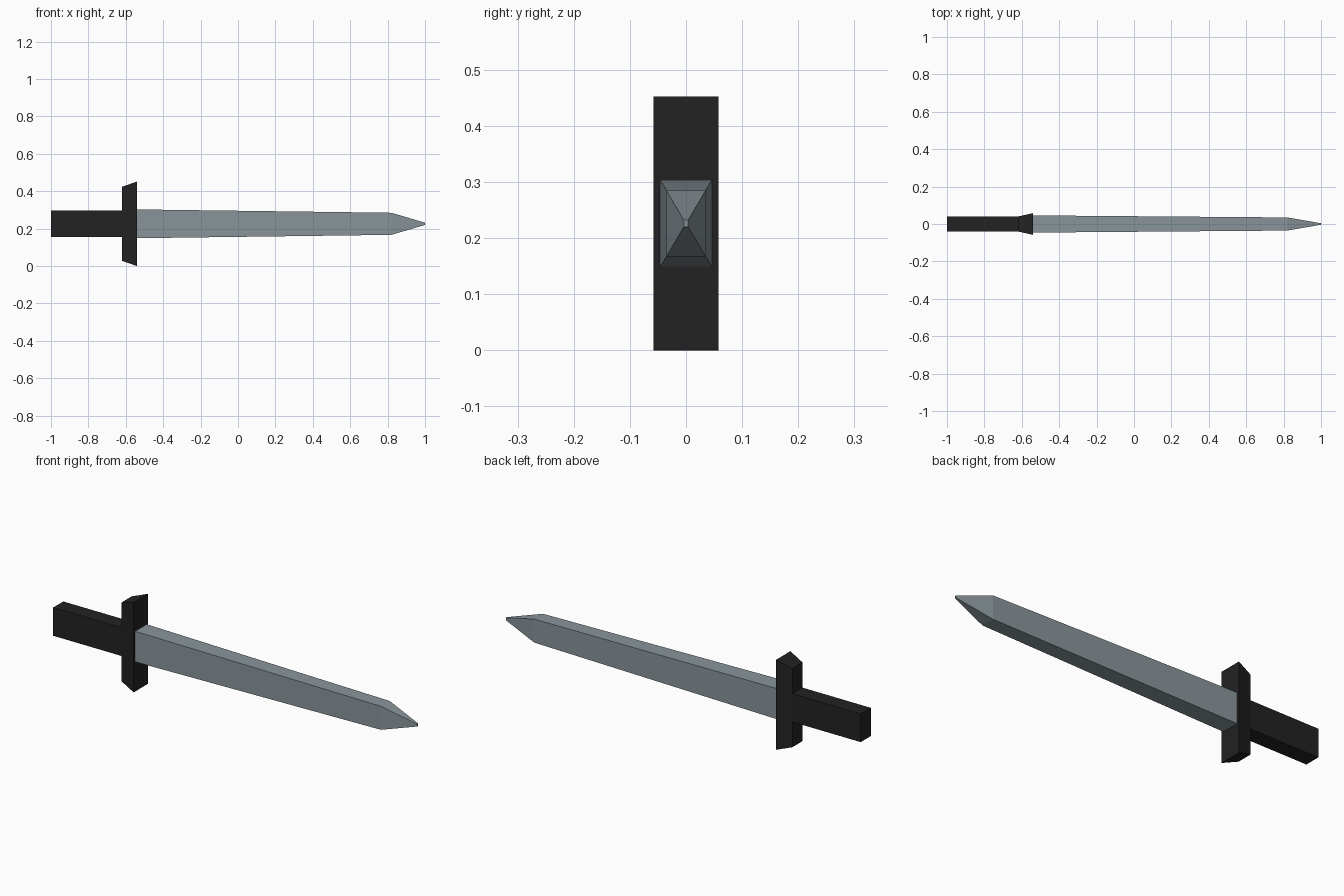
import bpy
import bmesh

cube = bpy.data.objects.get("Cube")
if cube:
    bpy.data.objects.remove(cube, do_unlink=True)

MID_Z = 0.226


def make_material(name, rgb):
    mat = bpy.data.materials.new(name)
    mat.use_nodes = True
    color = (*rgb, 1.0)
    mat.diffuse_color = color
    bsdf = mat.node_tree.nodes["Principled BSDF"]
    bsdf.inputs["Base Color"].default_value = color
    bsdf.inputs["Roughness"].default_value = 0.6
    return mat


def loft(name, sections, mat):
    """Join rectangular sections (x, half width in y, half height in z)."""
    bm = bmesh.new()
    rings = [[bm.verts.new((x, sy * hy, MID_Z + sz * hz))
              for sy, sz in ((-1, -1), (1, -1), (1, 1), (-1, 1))]
             for x, hy, hz in sections]
    for a, b in zip(rings, rings[1:]):
        for i in range(4):
            j = (i + 1) % 4
            bm.faces.new((a[i], a[j], b[j], b[i]))
    bm.faces.new(rings[0])
    bm.faces.new(rings[-1])
    bmesh.ops.recalc_face_normals(bm, faces=bm.faces)
    mesh = bpy.data.meshes.new(name)
    bm.to_mesh(mesh)
    bm.free()
    mesh.materials.append(mat)
    obj = bpy.data.objects.new(name, mesh)
    bpy.context.collection.objects.link(obj)
    return obj


black = make_material("matte black", (0.016, 0.016, 0.016))
steel = make_material("blue grey steel", (0.25, 0.3, 0.325))

# Grip, running into the back of the guard
loft("handle", [(-1.0, 0.04, 0.071), (-0.61, 0.04, 0.071)], black)

# Crossguard, flaring towards the blade
loft("crossguard", [(-0.62, 0.04, 0.198), (-0.54, 0.058, 0.226)], black)

# Blade, with a slight taper and a blunt pyramid point
loft("blade", [(-0.545, 0.046, 0.077), (0.82, 0.035, 0.059),
               (1.0, 0.004, 0.006)], steel)
